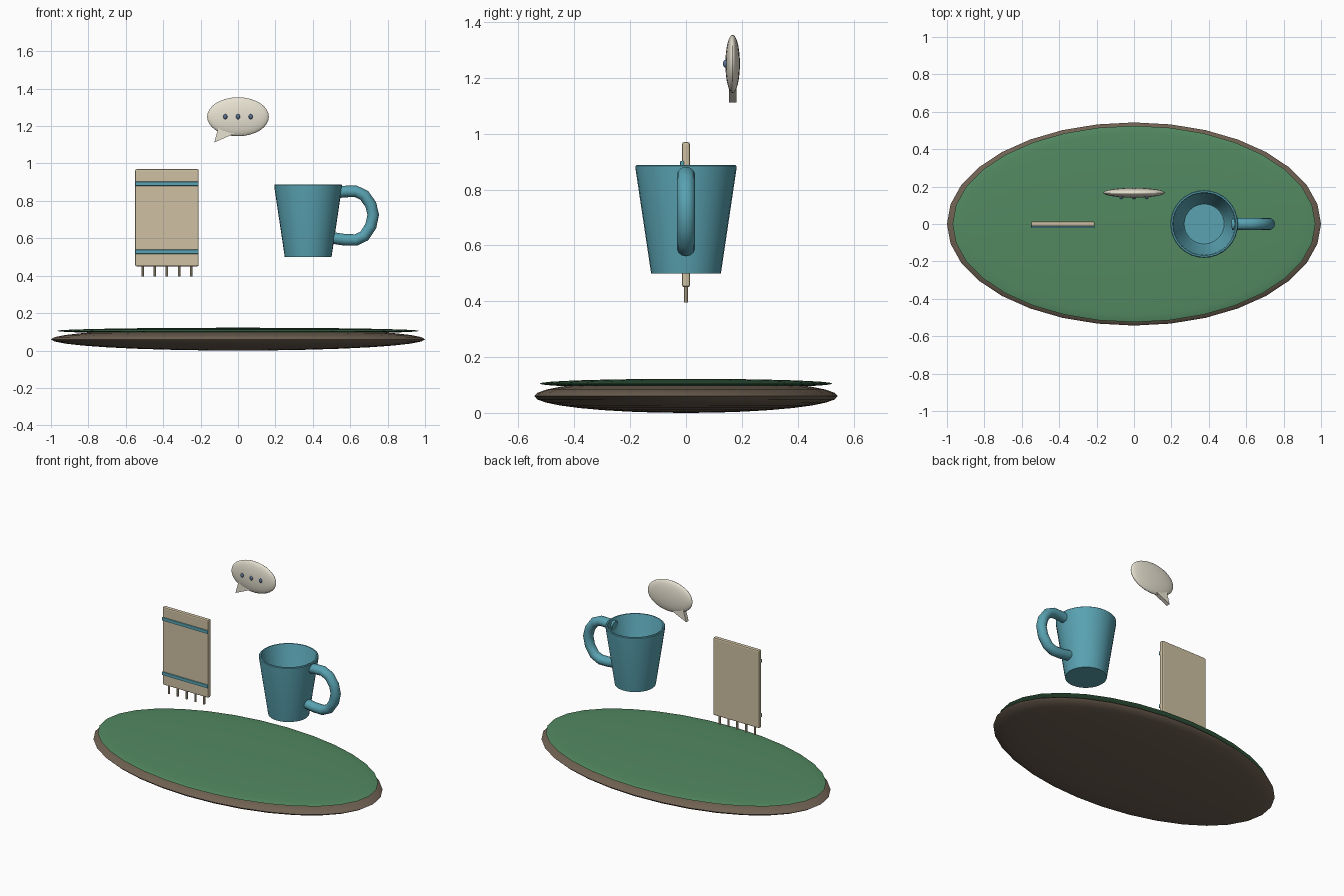
import bpy, bmesh, math
from mathutils import Vector

if "Cube" in bpy.data.objects:
    bpy.data.objects.remove(bpy.data.objects["Cube"])


def material(name, rgb):
    m = bpy.data.materials.new(name)
    m.diffuse_color = (*rgb, 1)
    m.use_nodes = True
    m.node_tree.nodes["Principled BSDF"].inputs["Base Color"].default_value = m.diffuse_color
    return m


BROWN = material("brown", (0.16, 0.12, 0.085))
GREEN = material("green", (0.085, 0.25, 0.12))
TEAL = material("teal", (0.10, 0.36, 0.44))
BEIGE = material("beige", (0.62, 0.53, 0.36))
CREAM = material("cream", (0.80, 0.76, 0.64))
SLATE = material("slate", (0.10, 0.16, 0.28))


def finish(ob, name, mat, smooth=True):
    ob.name = name
    ob.data.materials.append(mat)
    if smooth:
        bpy.ops.object.select_all(action='DESELECT')
        ob.select_set(True)
        bpy.context.view_layer.objects.active = ob
        bpy.ops.object.shade_smooth_by_angle(angle=math.radians(40))
    return ob


def ellipsoid(name, loc, radii, mat, seg=32, rings=16):
    bpy.ops.mesh.primitive_uv_sphere_add(segments=seg, ring_count=rings, radius=1, location=loc)
    ob = bpy.context.object
    ob.scale = radii
    bpy.ops.object.transform_apply(location=False, rotation=False, scale=True)
    return finish(ob, name, mat)


def box(name, loc, size, mat, bevel):
    bpy.ops.mesh.primitive_cube_add(size=1, location=loc)
    ob = bpy.context.object
    ob.scale = size
    bpy.ops.object.transform_apply(location=False, rotation=False, scale=True)
    mod = ob.modifiers.new("bevel", 'BEVEL')
    mod.width = bevel
    mod.segments = 2
    return finish(ob, name, mat, False)


def from_bmesh(name, bm, mat, smooth=True):
    bmesh.ops.recalc_face_normals(bm, faces=bm.faces)
    me = bpy.data.meshes.new(name)
    bm.to_mesh(me)
    bm.free()
    ob = bpy.data.objects.new(name, me)
    bpy.context.collection.objects.link(ob)
    return finish(ob, name, mat, smooth)


def skin(bm, rings, cap=False):
    for a, b in zip(rings, rings[1:]):
        n = len(a)
        for i in range(n):
            bm.faces.new((a[i], a[(i + 1) % n], b[(i + 1) % n], b[i]))
    if cap:
        bm.faces.new(rings[0])
        bm.faces.new(rings[-1])


# Oval base and its green top
ellipsoid("base", (0, 0, 0.06), (1, 0.543, 0.06), BROWN)
ellipsoid("grass_top", (0, 0, 0.105), (0.97, 0.525, 0.017), GREEN)

# Towel with stripes and fringe
TX = -0.38
box("towel", (TX, 0, 0.71), (0.34, 0.028, 0.52), BEIGE, 0.008)
for i, z in enumerate((0.528, 0.892)):
    box(f"towel_stripe_{i + 1}", (TX, -0.014, z), (0.34, 0.014, 0.022), TEAL, 0.003)
for i in range(5):
    bpy.ops.mesh.primitive_cylinder_add(vertices=8, radius=0.007, depth=0.07,
                                        location=(TX + (i - 2) * 0.065, 0, 0.43))
    finish(bpy.context.object, f"fringe_{i + 1}", BEIGE)

# Hollow mug body from a lathed profile
MX, N = 0.375, 32
profile = [(0.125, 0.5), (0.181, 0.875), (0.181, 0.884), (0.177, 0.888),
           (0.169, 0.888), (0.165, 0.88), (0.117, 0.545), (0.107, 0.53)]
bm = bmesh.new()
rings = [[bm.verts.new((MX + r * math.cos(2 * math.pi * i / N), r * math.sin(2 * math.pi * i / N), z))
          for i in range(N)] for r, z in profile]
skin(bm, rings, cap=True)
from_bmesh("mug_body", bm, TEAL)

# Mug handle: round tube swept along a bent path
path = [Vector((x, 0, z)) for x, z in
        [(0.525, 0.845), (0.57, 0.85), (0.63, 0.851), (0.675, 0.83), (0.71, 0.78), (0.723, 0.725),
         (0.71, 0.665), (0.675, 0.612), (0.63, 0.591), (0.57, 0.592), (0.505, 0.602)]]
bm = bmesh.new()
rings = []
for i, p in enumerate(path):
    t = (path[min(i + 1, len(path) - 1)] - path[max(i - 1, 0)]).normalized()
    side = Vector((-t.z, 0, t.x))
    rings.append([bm.verts.new(p + 0.031 * math.cos(a) * side + Vector((0, 0.033 * math.sin(a), 0)))
                  for a in (2 * math.pi * k / 12 for k in range(12))])
skin(bm, rings, cap=True)
from_bmesh("mug_handle", bm, TEAL)

# Speech bubble, its tail and three dots
BY = 0.167
ellipsoid("bubble", (0, BY, 1.25), (0.165, 0.026, 0.104), CREAM)
bm = bmesh.new()
tail = [(-0.105, 1.19), (-0.127, 1.112), (-0.02, 1.16)]
rings = [[bm.verts.new((x, y, z)) for x, z in tail] for y in (BY - 0.013, BY + 0.013)]
skin(bm, rings, cap=True)
from_bmesh("bubble_tail", bm, CREAM, False)
for i in range(3):
    ellipsoid(f"bubble_dot_{i + 1}", ((i - 1) * 0.068, BY - 0.025, 1.25), (0.011, 0.01, 0.014), SLATE, 12, 8)
